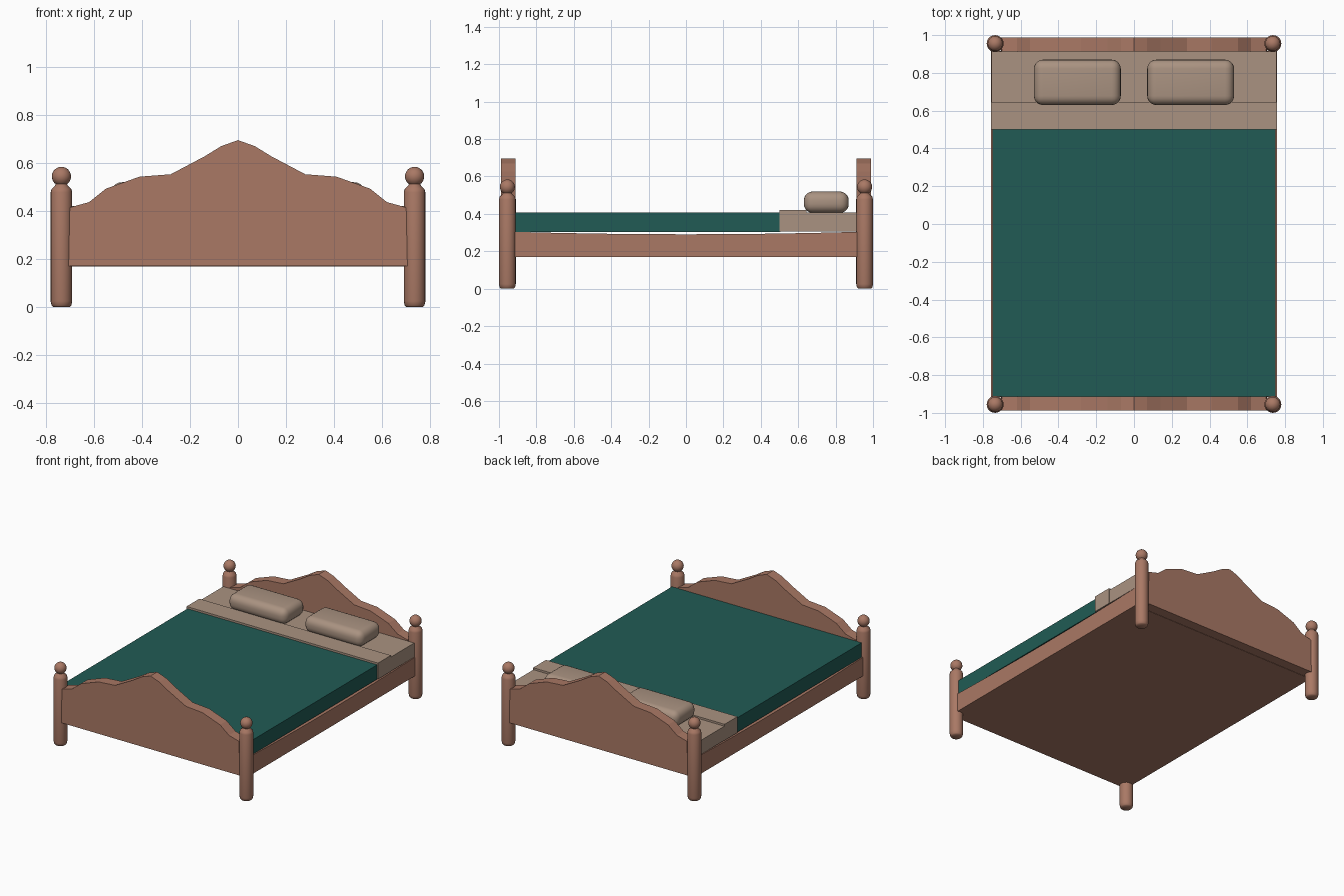
import bpy, bmesh, math
from mathutils import Vector

if "Cube" in bpy.data.objects:
    bpy.data.objects.remove(bpy.data.objects["Cube"])


def material(name, rgb):
    m = bpy.data.materials.new(name)
    m.diffuse_color = (*rgb, 1)
    m.use_nodes = True
    m.node_tree.nodes["Principled BSDF"].inputs["Base Color"].default_value = m.diffuse_color
    return m


wood = material("wood", (0.40, 0.19, 0.13))
green = material("green_cloth", (0.015, 0.105, 0.09))
linen = material("linen", (0.40, 0.29, 0.22))


def add(name, bm, mat, smooth=False):
    bmesh.ops.recalc_face_normals(bm, faces=bm.faces)
    me = bpy.data.meshes.new(name)
    bm.to_mesh(me)
    bm.free()
    me.materials.append(mat)
    ob = bpy.data.objects.new(name, me)
    bpy.context.collection.objects.link(ob)
    if smooth:
        bpy.ops.object.select_all(action='DESELECT')
        ob.select_set(True)
        bpy.context.view_layer.objects.active = ob
        bpy.ops.object.shade_smooth_by_angle(angle=math.radians(50))
    return ob


def box_bm(lo, hi):
    bm = bmesh.new()
    bmesh.ops.create_cube(bm, size=1)
    lo, hi = Vector(lo), Vector(hi)
    for v in bm.verts:
        v.co = (lo + hi) / 2 + v.co * (hi - lo)
    return bm


def extruded(name, pts, direction, mat):
    bm = bmesh.new()
    f = bm.faces.new([bm.verts.new(p) for p in pts])
    r = bmesh.ops.extrude_face_region(bm, geom=[f])
    moved = [g for g in r["geom"] if isinstance(g, bmesh.types.BMVert)]
    bmesh.ops.translate(bm, vec=direction, verts=moved)
    # extrusion leaves the starting face in place as the back cap
    if not f.is_valid:
        bmesh.ops.holes_fill(bm, edges=bm.edges)
    return add(name, bm, mat)


def turned(name, profile, x, y, mat, steps=20):
    bm = bmesh.new()
    vs = [bm.verts.new((r, 0, z)) for r, z in profile]
    es = [bm.edges.new(p) for p in zip(vs, vs[1:])]
    bmesh.ops.spin(bm, geom=vs + es, cent=(0, 0, 0), axis=(0, 0, 1),
                   angle=math.tau, steps=steps)
    bmesh.ops.remove_doubles(bm, verts=bm.verts, dist=1e-5)
    bmesh.ops.translate(bm, vec=(x, y, 0), verts=bm.verts)
    return add(name, bm, mat, True)


# Corner posts with ball finials
ball = [(0.04 * math.sin(a), 0.544 - 0.04 * math.cos(a))
        for a in [math.pi * (0.2 + 0.08 * i) for i in range(10)]]
post = [(0, 0), (0.034, 0), (0.041, 0.007), (0.045, 0.025), (0.045, 0.478),
        (0.041, 0.492), (0.028, 0.504)] + ball + [(0, 0.584)]
for end, y in (("foot", -0.955), ("head", 0.955)):
    for side, x in (("left", -0.735), ("right", 0.735)):
        turned(f"{end}_post_{side}", post, x, y, wood)

# Scalloped headboard and footboard
half = [(0.705, 0.172), (0.70, 0.415), (0.62, 0.437), (0.55, 0.493),
        (0.41, 0.543), (0.28, 0.553), (0.14, 0.627), (0.07, 0.67)]
outline = half + [(0, 0.695)] + [(-x, z) for x, z in reversed(half)]
for name, y in (("footboard", -0.988), ("headboard", 0.912)):
    extruded(name, [(x, y, z) for x, z in outline], (0, 0.076, 0), wood)

# Bed base with a slightly sagging top
sag = [(0.915 * t, 0.291 + 0.013 * t * t) for t in
       (1, 0.75, 0.5, 0.25, 0, -0.25, -0.5, -0.75, -1)]
side = [(-0.915, 0.17), (0.915, 0.17)] + sag
extruded("bed_base", [(-0.757, y, z) for y, z in side], (1.514, 0, 0), wood)

# Bedding
add("blanket", box_bm((-0.75, -0.914, 0.304), (0.75, 0.505, 0.407)), green)
add("folded_sheet", box_bm((-0.757, 0.50, 0.306), (0.757, 0.645, 0.421)), linen)
add("mattress", box_bm((-0.755, 0.64, 0.306), (0.755, 0.912, 0.407)), linen)

# Pillows
for side, x in (("left", -0.30), ("right", 0.30)):
    bm = box_bm((x - 0.23, 0.63, 0.405), (x + 0.23, 0.87, 0.52))
    bmesh.ops.bevel(bm, geom=bm.edges[:], offset=0.048, segments=5,
                    profile=0.5, affect='EDGES')
    add(f"pillow_{side}", bm, linen, True)
